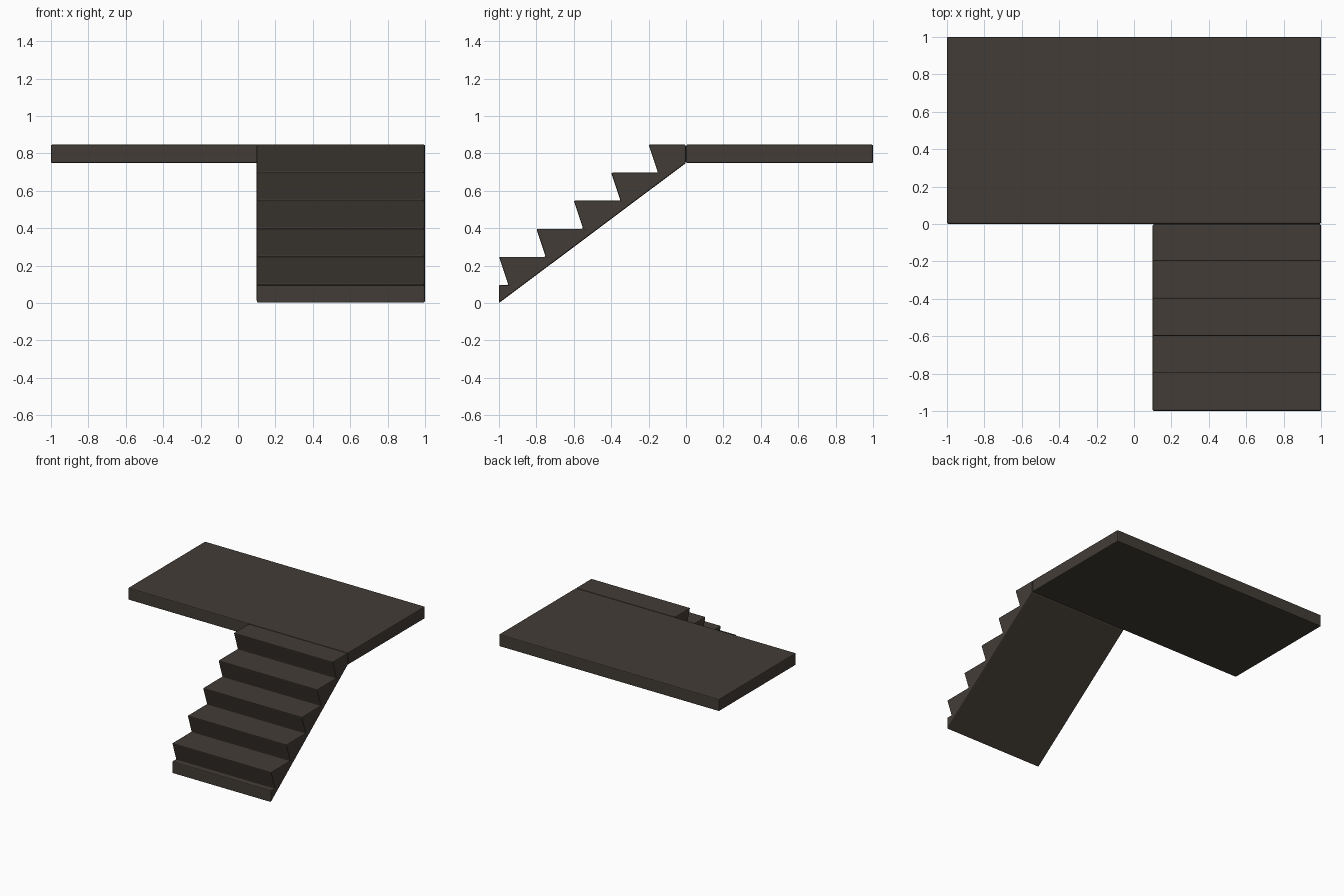
import bpy, bmesh

if "Cube" in bpy.data.objects:
    bpy.data.objects.remove(bpy.data.objects["Cube"])

# One dark brown stain for everything
mat = bpy.data.materials.new("dark_brown")
mat.diffuse_color = (0.055, 0.046, 0.037, 1)
mat.use_nodes = True
mat.node_tree.nodes["Principled BSDF"].inputs["Base Color"].default_value = mat.diffuse_color


def extrude_x(name, profile, x0, x1):
    """Extrude a (y, z) profile along x and soften its edges."""
    bm = bmesh.new()
    face = bm.faces.new([bm.verts.new((x0, y, z)) for y, z in profile])
    ext = bmesh.ops.extrude_face_region(bm, geom=[face])
    verts = [g for g in ext["geom"] if isinstance(g, bmesh.types.BMVert)]
    bmesh.ops.translate(bm, verts=verts, vec=(x1 - x0, 0, 0))
    bmesh.ops.recalc_face_normals(bm, faces=bm.faces)
    mesh = bpy.data.meshes.new(name)
    bm.to_mesh(mesh)
    bm.free()
    mesh.materials.append(mat)
    ob = bpy.data.objects.new(name, mesh)
    bpy.context.collection.objects.link(ob)
    bev = ob.modifiers.new("soft_edges", "BEVEL")
    bev.width = 0.007
    bev.segments = 2
    bev.limit_method = "ANGLE"
    return ob


# Landing slab at the top
extrude_x("landing", [(0.001, 0.748), (1, 0.748), (1, 0.847), (0.001, 0.847)], -1, 1)

# Stair flight: slanted risers, flat treads, sloping underside
profile = [(-1, 0), (-1, 0.097)]
for i in range(5):
    y = -1 + 0.2 * i
    z = 0.097 + 0.15 * i
    profile += [(y + 0.05, z), (y, z + 0.15)]
profile += [(-0.001, 0.847), (-0.001, 0.748)]
extrude_x("stair_flight", profile, 0.1, 1)
